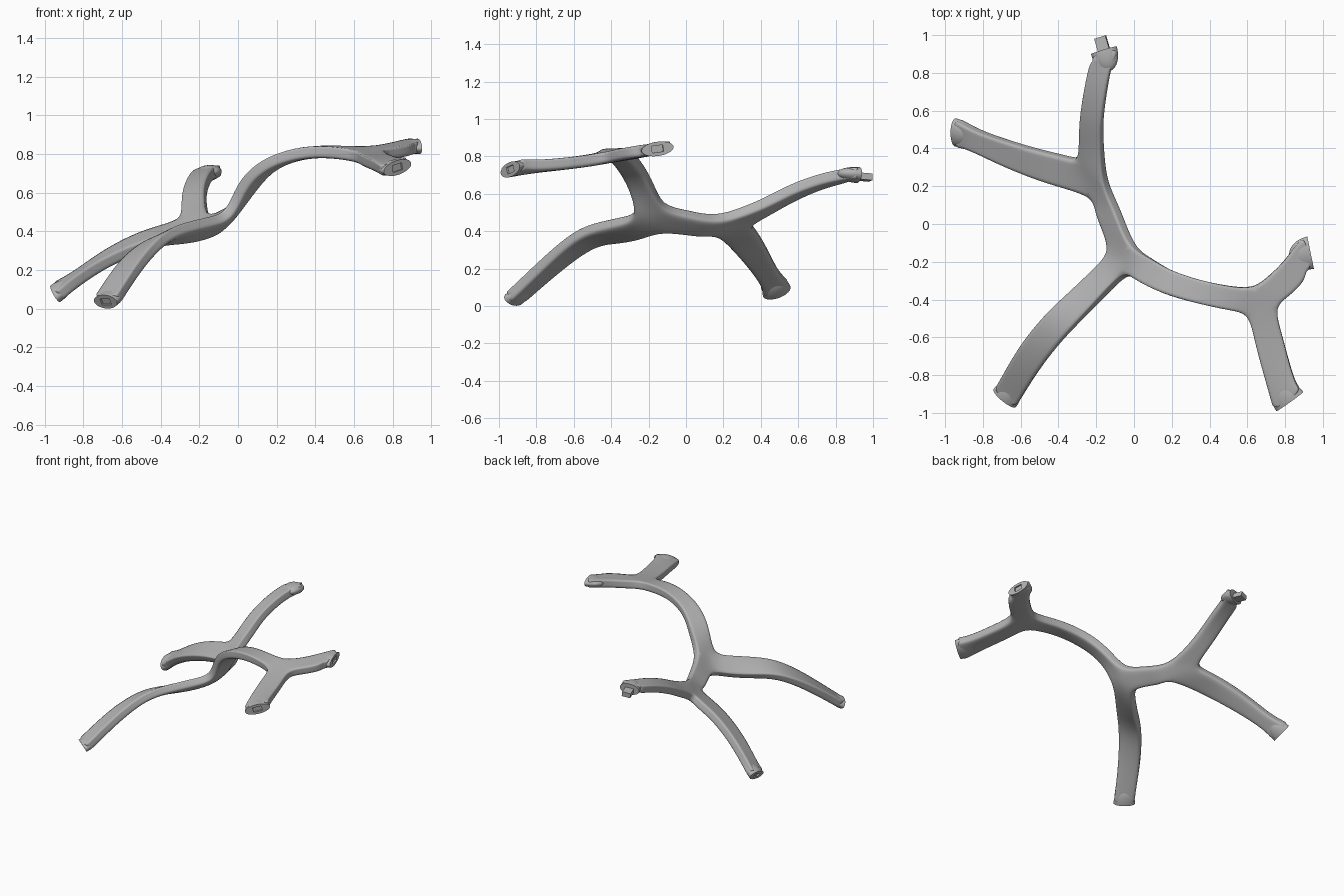
import bpy, bmesh
from math import radians, cos, sin
from mathutils import Vector, Matrix

cube = bpy.data.objects.get("Cube")
if cube:
    bpy.data.objects.remove(cube, do_unlink=True)

# One plain grey finish
grey = bpy.data.materials.new("satin_grey")
grey.use_nodes = True
grey.diffuse_color = (0.45, 0.45, 0.45, 1)
grey.node_tree.nodes["Principled BSDF"].inputs["Base Color"].default_value = (0.45, 0.45, 0.45, 1)


def add_object(name, bm, matrix=None):
    mesh = bpy.data.meshes.new(name)
    bm.to_mesh(mesh)
    bm.free()
    mesh.materials.append(grey)
    obj = bpy.data.objects.new(name, mesh)
    bpy.context.collection.objects.link(obj)
    if matrix:
        obj.matrix_world = matrix
    return obj


def select(obj):
    bpy.ops.object.select_all(action='DESELECT')
    obj.select_set(True)
    bpy.context.view_layer.objects.active = obj


def axes(direction, roll):
    """Right, forward and up axes of a strip running along direction."""
    d = Vector(direction).normalized()
    right = Vector((d.y, -d.x, 0)).normalized()
    up = right.cross(d)
    a = radians(roll)
    side = right * cos(a) + up * sin(a)
    return side, d, side.cross(d)


# Web corners of the three forks, counter-clockwise from above
corners = {
    "a_south": (-0.035, -0.255, 0.48), "a_east": (-0.005, -0.13, 0.52), "a_west": (-0.11, -0.15, 0.405),
    "b_east": (-0.155, 0.22, 0.47), "b_north": (-0.285, 0.335, 0.445), "b_south": (-0.20, 0.15, 0.39),
    "c_north": (0.64, -0.34, 0.81), "c_south": (0.61, -0.47, 0.785), "c_east": (0.74, -0.435, 0.79),
}

# End sockets: face centre, outward direction, roll, half width, half height
ends = {
    "front_right_foot": ((-0.685, -0.922, 0.036), (-0.55, -0.68, -0.5), 0, 0.076, 0.04),
    "back_right_foot": ((-0.945, 0.485, 0.078), (-0.80, 0.16, -0.55), 25, 0.078, 0.045),
    "back_mount": ((-0.16, 0.92, 0.70), (-0.28, 0.95, -0.08), 8, 0.072, 0.042),
    "left_mount": ((0.935, -0.152, 0.84), (0.98, 0.2, 0.0), -8, 0.088, 0.038),
    "front_left_mount": ((0.825, -0.94, 0.73), (0.6, -0.8, -0.1), -15, 0.09, 0.038),
}

# Strips: start corners (left, right), rows of x, y, z, half width, roll, then how each finishes
strips = [
    ("a_south", "a_west", [(-0.16, -0.29, 0.41, 0.075, -36), (-0.28, -0.41, 0.388, 0.078, -30),
                           (-0.41, -0.53, 0.367, 0.078, -16), (-0.55, -0.70, 0.235, 0.077, -8)],
     "front_right_foot"),
    ("a_east", "a_south", [(0.055, -0.24, 0.645, 0.07, 0), (0.17, -0.31, 0.76, 0.064, 0),
                           (0.36, -0.365, 0.815, 0.061, 0), (0.52, -0.395, 0.81, 0.062, -3)],
     ("c_north", "c_south")),
    ("a_west", "a_east", [(-0.105, -0.01, 0.445, 0.068, 45), (-0.145, 0.09, 0.425, 0.066, 42)],
     ("b_south", "b_east")),
    ("b_north", "b_east", [(-0.225, 0.43, 0.525, 0.062, 22), (-0.225, 0.56, 0.60, 0.06, 18),
                           (-0.20, 0.72, 0.665, 0.058, 12), (-0.175, 0.85, 0.695, 0.056, 8)],
     "back_mount"),
    ("b_south", "b_north", [(-0.37, 0.28, 0.385, 0.085, 22), (-0.52, 0.32, 0.34, 0.08, 26),
                            (-0.70, 0.385, 0.25, 0.068, 26), (-0.84, 0.445, 0.15, 0.056, 25)],
     "back_right_foot"),
    ("c_north", "c_east", [(0.77, -0.325, 0.81, 0.075, -4), (0.85, -0.25, 0.825, 0.075, -4)],
     "left_mount"),
    ("c_east", "c_south", [(0.71, -0.60, 0.765, 0.075, -1), (0.765, -0.80, 0.745, 0.072, -4)],
     "front_left_mount"),
]

# Branching body: one sheet, thickened and smoothed
bm = bmesh.new()
corner = {k: bm.verts.new(p) for k, p in corners.items()}
for fork in "abc":
    bm.faces.new([v for k, v in corner.items() if k[0] == fork])


def row_verts(centre, side, half):
    return [bm.verts.new(centre - side * half), bm.verts.new(centre + side * half)]


for left, right, rows, finish in strips:
    pair = [corner[left], corner[right]]
    points = [(pair[0].co + pair[1].co) / 2] + [Vector(r[:3]) for r in rows]
    if isinstance(finish, str):
        centre, direction, roll, half, _ = ends[finish]
        side, out, _ = axes(direction, roll)
        points.append(Vector(centre) - out * 0.012)
    else:
        points.append((corner[finish[0]].co + corner[finish[1]].co) / 2)
    pairs = [pair]
    for i, r in enumerate(rows, 1):
        across = axes(points[i + 1] - points[i - 1], r[4])[0]
        pairs.append(row_verts(points[i], across, r[3]))
    if isinstance(finish, str):
        pairs.append(row_verts(points[-1] - out * 0.03, side, half * 0.92))
        pairs.append(row_verts(points[-1], side, half))
    else:
        pairs.append([corner[finish[0]], corner[finish[1]]])
    for (l0, r0), (l1, r1) in zip(pairs, pairs[1:]):
        bm.faces.new((l0, r0, r1, l1))

# Flat crisp top, softer underside
body = add_object("branching_body", bm)
solid = body.modifiers.new("thickness", 'SOLIDIFY')
solid.thickness = 0.064
solid.offset = 0
solid.edge_crease_outer = 0.6
solid.edge_crease_inner = 0.35
subsurf = body.modifiers.new("smooth", 'SUBSURF')
subsurf.levels = subsurf.render_levels = 3
for p in body.data.polygons:
    p.use_smooth = True

# Domed end sockets with a flat outer face and a square recess
for name, (centre, direction, roll, half, height) in ends.items():
    side, out, up = axes(direction, roll)
    frame = Matrix((side, out, up)).transposed().to_4x4()
    frame.translation = centre
    bm = bmesh.new()
    bmesh.ops.create_uvsphere(bm, u_segments=40, v_segments=20, radius=1)
    bmesh.ops.bisect_plane(bm, geom=bm.verts[:] + bm.edges[:] + bm.faces[:], dist=1e-5,
                           plane_co=(0, 0, 0), plane_no=(0, 1, 0), clear_outer=True)
    bmesh.ops.holes_fill(bm, edges=[e for e in bm.edges if e.is_boundary], sides=0)
    bmesh.ops.scale(bm, verts=bm.verts, vec=(half, 0.115, height))
    bmesh.ops.recalc_face_normals(bm, faces=bm.faces)
    dome = add_object(name, bm, frame)

    is_peg = name == "back_mount"
    bm = bmesh.new()
    bmesh.ops.create_cube(bm, size=1)
    bmesh.ops.scale(bm, verts=bm.verts, vec=(0.062, 0.12 if is_peg else 0.022, 0.036))
    if is_peg:
        # Square peg that plugs into a matching socket
        add_object("back_peg", bm, frame @ Matrix.Translation((0, 0.012, -0.008)))
    else:
        cutter = add_object("socket_cutter", bm, frame)
        cutter.hide_render = True
        bpy.context.view_layer.update()
        select(dome)
        recess = dome.modifiers.new("recess", 'BOOLEAN')
        recess.operation = 'DIFFERENCE'
        recess.object = cutter
        bpy.ops.object.modifier_apply(modifier="recess")
        bpy.data.objects.remove(cutter, do_unlink=True)
    select(dome)
    bpy.ops.object.shade_smooth_by_angle(angle=radians(40))
